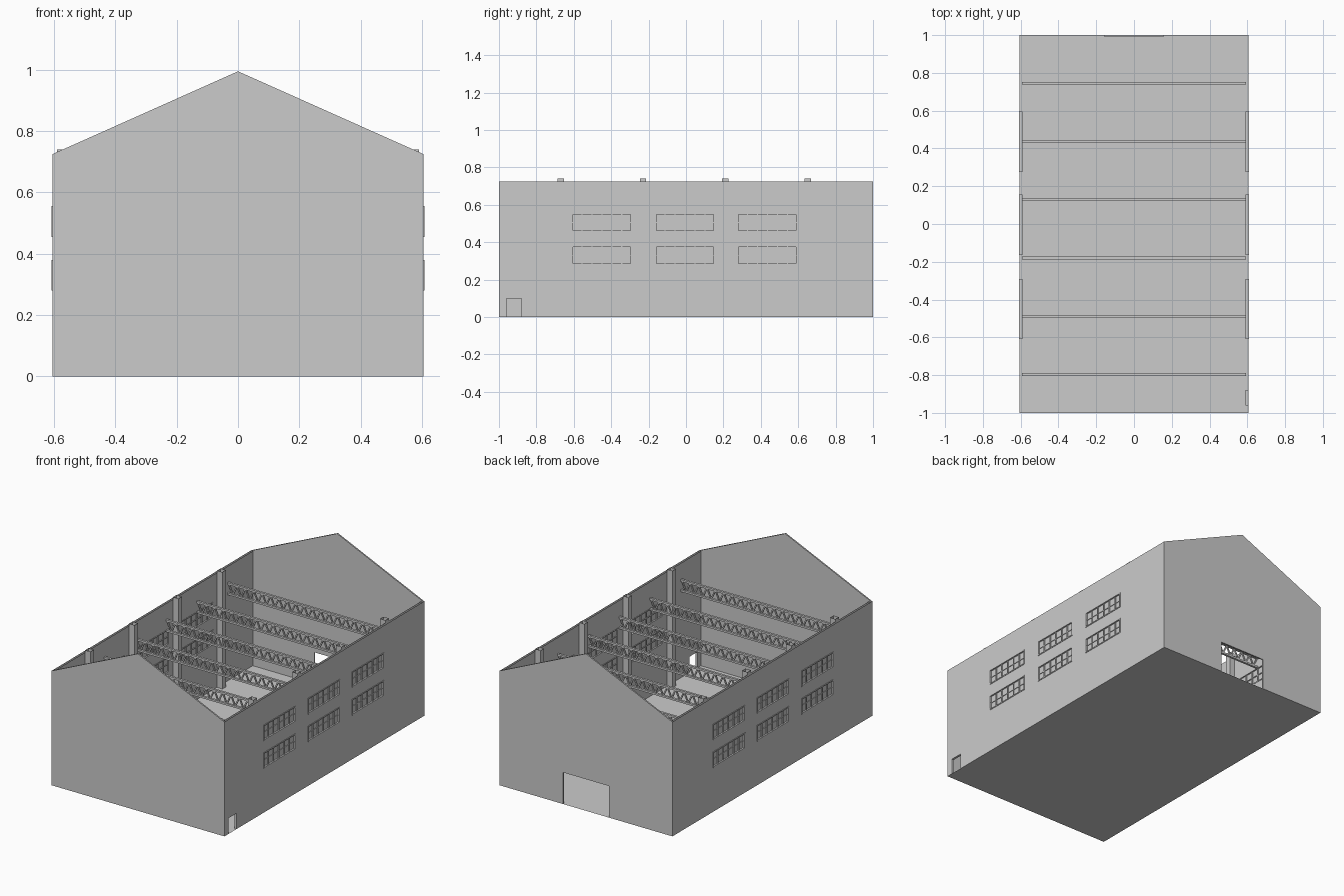
import bpy, bmesh, math
from mathutils import Matrix, Vector

if "Cube" in bpy.data.objects:
    bpy.data.objects.remove(bpy.data.objects["Cube"])

W, L, EAVE, PEAK = 0.605, 1.0, 0.725, 0.995
WINDOWS = [(y, y + 0.32, z, z + 0.10) for y in (-0.61, -0.165, 0.275) for z in (0.28, 0.455)]


def finish(name, bm):
    bmesh.ops.remove_doubles(bm, verts=bm.verts, dist=1e-5)
    me = bpy.data.meshes.new(name)
    bm.to_mesh(me)
    bm.free()
    ob = bpy.data.objects.new(name, me)
    bpy.context.collection.objects.link(ob)
    return ob


def face(bm, pts):
    bm.faces.new([bm.verts.new(p) for p in pts])


def box(bm, lo, hi):
    c = [(a + b) / 2 for a, b in zip(lo, hi)]
    s = [b - a for a, b in zip(lo, hi)]
    bmesh.ops.create_cube(bm, size=1, matrix=Matrix.Translation(c) @ Matrix.Diagonal((*s, 1)))


def bar(bm, a, b, t):
    a, b = Vector(a), Vector(b)
    d = b - a
    m = Matrix.Translation((a + b) / 2) @ d.to_track_quat('Z', 'Y').to_matrix().to_4x4()
    bmesh.ops.create_cube(bm, size=1, matrix=m @ Matrix.Diagonal((t, t, d.length, 1)))


def wall(name, half, outer, inner, holes, place, gable=False):
    """Double-skinned wall, open along the top, with lined openings."""
    bm = bmesh.new()
    us = sorted({-half, half} | {u for h in holes for u in h[:2]})
    zs = sorted({0, EAVE} | {z for h in holes for z in h[2:]})
    for d in (outer, inner):
        for u0, u1 in zip(us, us[1:]):
            for z0, z1 in zip(zs, zs[1:]):
                u, z = (u0 + u1) / 2, (z0 + z1) / 2
                if any(h[0] < u < h[1] and h[2] < z < h[3] for h in holes):
                    continue
                q = [(u0, z0), (u1, z0), (u1, z1), (u0, z1)]
                if (d == outer) != (outer * 1 < 0):
                    q.reverse()
                face(bm, [place(d, *p) for p in q])
        if gable:
            face(bm, [place(d, -half, EAVE), place(d, half, EAVE), place(d, 0, PEAK)])
    for u0, u1, z0, z1 in holes:
        q = [(u0, z0), (u1, z0), (u1, z1), (u0, z1)]
        for a, b in zip(q, q[1:] + q[:1]):
            face(bm, [place(outer, *a), place(outer, *b), place(inner, *b), place(inner, *a)])
    bmesh.ops.remove_doubles(bm, verts=bm.verts, dist=1e-5)
    bmesh.ops.recalc_face_normals(bm, faces=bm.faces)
    return finish(name, bm)


side = lambda d, u, z: (d, u, z)
end = lambda d, u, z: (u, d, z)

# Walls: small door on the right, large door at the back
wall("right_wall", L, W, W - 0.014, WINDOWS + [(-0.96, -0.88, 0, 0.10)], side)
wall("left_wall", L, -W, -W + 0.014, WINDOWS, side)
wall("front_wall", W, -L, -L + 0.008, [], end, True)
wall("back_wall", W, L, L - 0.008, [(-0.16, 0.16, 0, 0.20)], end, True)

# Floor
bm = bmesh.new()
face(bm, [(-W, -L, 0), (W, -L, 0), (W, L, 0), (-W, L, 0)])
finish("floor", bm)

# Windows: frame, glazing bars and pane
for s, label in ((1, "right"), (-1, "left")):
    for i, (y0, y1, z0, z1) in enumerate(WINDOWS):
        bm = bmesh.new()

        def part(a, b, c, d, x0=0.589, x1=0.608):
            xa, xb = sorted((s * x0, s * x1))
            box(bm, (xa, a, c), (xb, b, d))

        t = 0.007
        part(y0, y1, z0, z0 + t)
        part(y0, y1, z1 - t, z1)
        part(y0, y0 + t, z0 + t, z1 - t)
        part(y1 - t, y1, z0 + t, z1 - t)
        for k in range(1, 6):
            y = y0 + (y1 - y0) * k / 6
            part(y - 0.003, y + 0.003, z0 + t, z1 - t, 0.592, 0.604)
        zm = (z0 + z1) / 2
        part(y0 + t, y1 - t, zm - 0.0025, zm + 0.0025, 0.593, 0.602)
        x = s * 0.598
        face(bm, [(x, y0, z0), (x, y1, z0), (x, y1, z1), (x, y0, z1)])
        finish(f"{label}_window_{i + 1}", bm)

# Columns: hollow posts, open at the top
for s, label in ((1, "right"), (-1, "left")):
    for i, y in enumerate((-0.67, -0.23, 0.21, 0.65)):
        bm = bmesh.new()
        x0, x1 = sorted((s * 0.552, s * 0.59))
        box(bm, (x0, y - 0.017, 0), (x1, y + 0.017, 0.74))
        caps = [f for f in bm.faces if abs(f.normal.z) > 0.9]
        bmesh.ops.delete(bm, geom=caps, context='FACES')
        finish(f"{label}_column_{i + 1}", bm)

# Roof trusses: two chords with zigzag web
for i, y in enumerate((-0.797, -0.488, -0.18, 0.13, 0.437, 0.745)):
    bm = bmesh.new()
    lo, hi, n, X = 0.552, 0.617, 20, 0.592
    for z in (lo, hi):
        box(bm, (-X, y - 0.007, z - 0.006), (X, y + 0.007, z + 0.006))
    for k in range(n):
        xa, xm, xb = (-X + 0.006 + (2 * X - 0.012) * (k + f) / n for f in (0, 0.5, 1))
        bar(bm, (xa, y, hi), (xm, y, lo), 0.008)
        bar(bm, (xm, y, lo), (xb, y, hi), 0.008)
    finish(f"truss_{i + 1}", bm)
